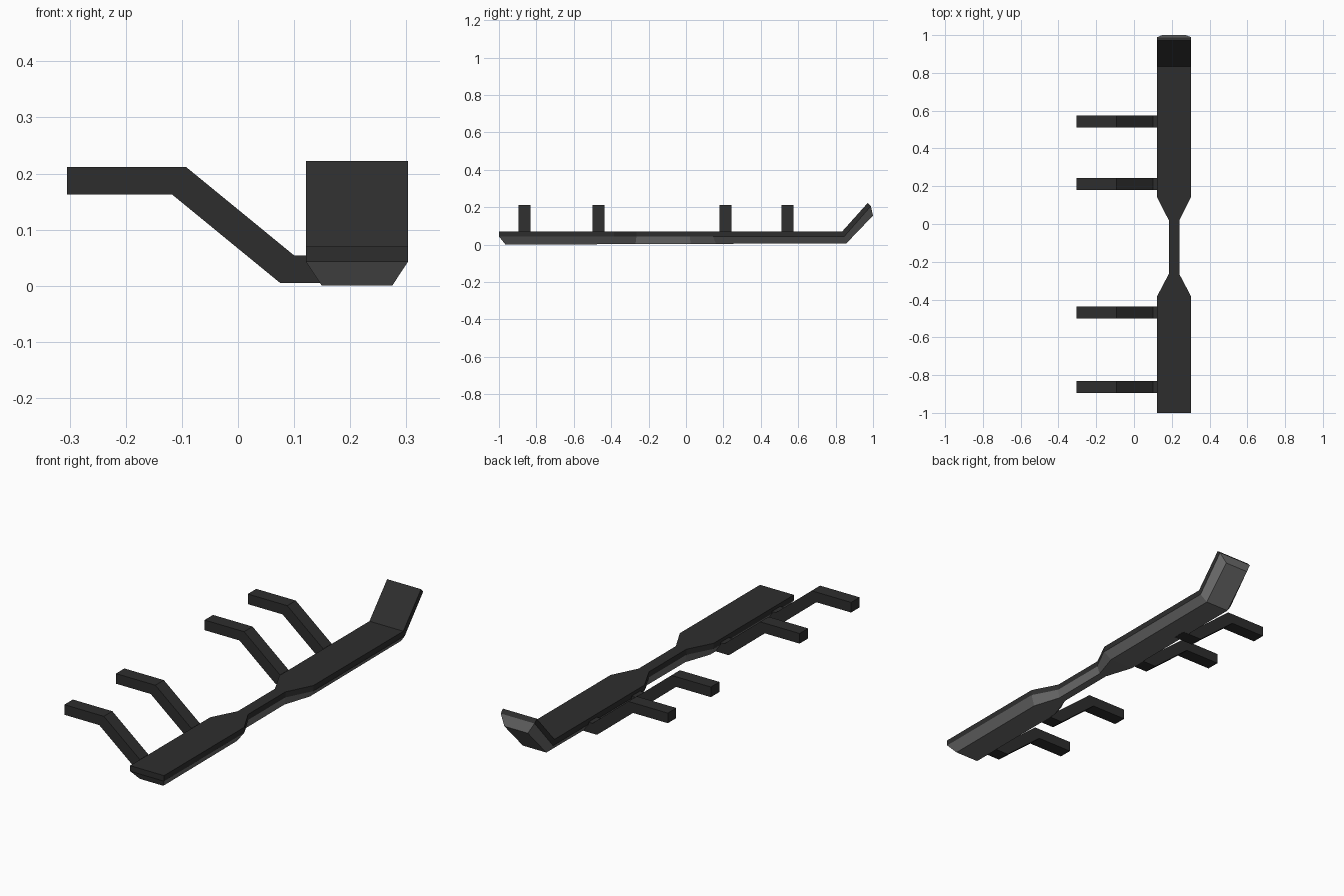
import bpy
import bmesh

if "Cube" in bpy.data.objects:
    bpy.data.objects.remove(bpy.data.objects["Cube"])


def material(name, value):
    mat = bpy.data.materials.new(name)
    mat.use_nodes = True
    colour = (value, value, value, 1)
    mat.diffuse_color = colour
    mat.node_tree.nodes["Principled BSDF"].inputs["Base Color"].default_value = colour
    return mat


black = material("matt black", 0.027)
grey = material("dark grey", 0.15)


def finish(bm, name, mats):
    bmesh.ops.recalc_face_normals(bm, faces=bm.faces)
    mesh = bpy.data.meshes.new(name)
    bm.to_mesh(mesh)
    bm.free()
    for mat in mats:
        mesh.materials.append(mat)
    obj = bpy.data.objects.new(name, mesh)
    bpy.context.collection.objects.link(obj)
    return obj


# Long rail: stations of half width and (y, z) at the deck, rim and keel levels
CENTRE = 0.212
WIDE, WAIST = 0.091, 0.028
stations = [
    (WIDE, (-1, 0.07), (-1, 0.043), (-0.965, 0)),
    (WIDE, (-0.385, 0.07), (-0.385, 0.043), (-0.4, 0.002)),
    (WAIST, (-0.265, 0.07), (-0.265, 0.043), (-0.27, 0.003)),
    (WAIST, (0.02, 0.07), (0.02, 0.043), (0.025, 0.004)),
    (WIDE, (0.145, 0.07), (0.145, 0.043), (0.16, 0.004)),
    (WIDE, (0.835, 0.07), (0.846, 0.043), (0.858, 0.007)),
    (WIDE, (0.971, 0.222), (0.988, 0.205), (1, 0.155)),
]
bm = bmesh.new()
rings = []
for half, top, rim, keel in stations:
    outline = [(-half, top), (half, top), (half, rim), (half * 0.69, keel),
               (-half * 0.69, keel), (-half, rim)]
    rings.append([bm.verts.new((CENTRE + dx, y, z)) for dx, (y, z) in outline])
for a, b in zip(rings, rings[1:]):
    for i in range(6):
        j = (i + 1) % 6
        face = bm.faces.new((a[i], a[j], b[j], b[i]))
        face.material_index = 1 if i in (2, 3, 4) else 0
# End caps, split at the rim into black deck edge and grey keel
for ring in (rings[0], rings[-1]):
    bm.faces.new((ring[0], ring[1], ring[2], ring[5]))
    bm.faces.new((ring[2], ring[3], ring[4], ring[5])).material_index = 1
finish(bm, "rail", [black, grey])

# Cranked side arms
arm_profile = [(-0.305, 0.163), (-0.118, 0.163), (0.075, 0.005), (0.18, 0.005),
               (0.18, 0.054), (0.1, 0.054), (-0.093, 0.212), (-0.305, 0.212)]
ARM_WIDTH = 0.065
for n, y in enumerate((-0.863, -0.468, 0.212, 0.543), 1):
    bm = bmesh.new()
    side = bm.faces.new([bm.verts.new((x, y - ARM_WIDTH / 2, z)) for x, z in arm_profile])
    moved = bmesh.ops.extrude_face_region(bm, geom=[side])["geom"]
    bmesh.ops.translate(bm, vec=(0, ARM_WIDTH, 0),
                        verts=[v for v in moved if isinstance(v, bmesh.types.BMVert)])
    finish(bm, f"side_arm_{n}", [black])
